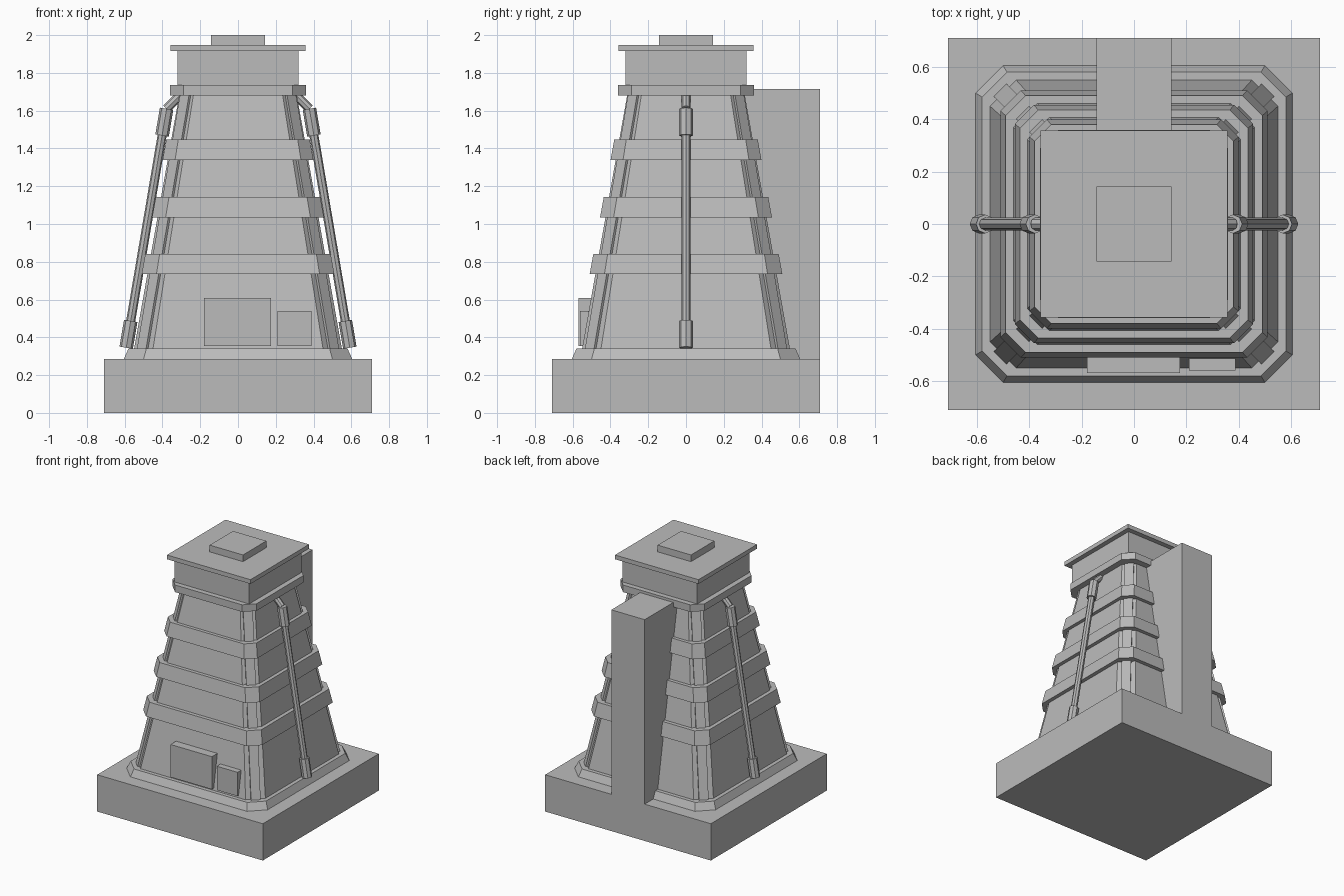
import bpy, bmesh
from mathutils import Vector

old = bpy.data.objects.get("Cube")
if old:
    bpy.data.objects.remove(old)

grey = bpy.data.materials.new("stone_grey")
grey.use_nodes = True
colour = (0.5, 0.5, 0.5, 1)
grey.diffuse_color = colour
grey.node_tree.nodes["Principled BSDF"].inputs["Base Color"].default_value = colour


def finish(name, bm):
    bmesh.ops.recalc_face_normals(bm, faces=bm.faces)
    mesh = bpy.data.meshes.new(name)
    bm.to_mesh(mesh)
    bm.free()
    mesh.materials.append(grey)
    obj = bpy.data.objects.new(name, mesh)
    bpy.context.collection.objects.link(obj)
    return obj


def loft(name, lower, upper):
    """Closed solid between two matching loops of points."""
    bm = bmesh.new()
    a = [bm.verts.new(p) for p in lower]
    b = [bm.verts.new(p) for p in upper]
    bm.faces.new(a)
    bm.faces.new(b)
    n = len(a)
    for i in range(n):
        j = (i + 1) % n
        bm.faces.new((a[i], a[j], b[j], b[i]))
    return finish(name, bm)


def box(name, x0, x1, y0, y1, z0, z1):
    loop = [(x0, y0), (x1, y0), (x1, y1), (x0, y1)]
    return loft(name, [(x, y, z0) for x, y in loop], [(x, y, z1) for x, y in loop])


def chamfered(half, edge, z):
    """Square loop with cut corners; edge is where each cut begins."""
    h, e = half, edge
    return [(x, y, z) for x, y in ((h, -e), (h, e), (e, h), (-e, h),
                                   (-h, e), (-h, -e), (-e, -h), (e, -h))]


def rod(name, start, end, radius):
    """Eight-sided straight rod between two points."""
    a, b = Vector(start), Vector(end)
    turn = (b - a).to_track_quat('Z', 'Y')
    bm = bmesh.new()
    bmesh.ops.create_cone(bm, cap_ends=True, segments=8, radius1=radius,
                          radius2=radius, depth=(b - a).length)
    bmesh.ops.rotate(bm, verts=bm.verts, matrix=turn.to_matrix())
    bmesh.ops.translate(bm, verts=bm.verts, vec=(a + b) / 2)
    return finish(name, bm)


# Base, plinth and tapered body
box("base", -0.71, 0.71, -0.71, 0.71, 0, 0.285)
loft("plinth", chamfered(0.605, 0.5, 0.285), chamfered(0.58, 0.485, 0.34))
loft("body", chamfered(0.55, 0.45, 0.34), chamfered(0.31, 0.235, 1.69))

# Bands around the body, following its slope
for i, z in enumerate((0.735, 1.035, 1.34)):
    loops = []
    for level in (z, z + 0.107):
        rise = level - 0.735
        loops.append(chamfered(0.51 - 0.183 * rise, 0.432 - 0.163 * rise, level))
    loft(f"band_{i + 1}", *loops)

# Corner posts: square bars turned to the diagonals
for side, sx in (("left", 1), ("right", -1)):
    for end, sy in (("front", -1), ("back", 1)):
        def section(c, z):
            w, d = 0.024, 0.06
            pts = ((c + w, c - w), (c - w, c + w),
                   (c - w - d, c + w - d), (c + w - d, c - w - d))
            return [(sx * x, sy * y, z) for x, y in pts]
        loft(f"{end}_{side}_post", section(0.511, 0.34), section(0.282, 1.69))

# Side pipes with thick sleeves and a bent top
for side, s in (("left", 1), ("right", -1)):
    foot, knee = Vector((s * 0.592, 0, 0.345)), Vector((s * 0.378, 0, 1.61))
    rod(f"{side}_pipe", foot, knee, 0.024)
    rod(f"{side}_lower_sleeve", foot, foot.lerp(knee, 0.112), 0.036)
    rod(f"{side}_upper_sleeve", foot.lerp(knee, 0.888), knee, 0.036)
    rod(f"{side}_pipe_elbow", knee, (s * 0.30, 0, 1.69), 0.024)

# Head
loft("collar", chamfered(0.36, 0.288, 1.68), chamfered(0.36, 0.288, 1.735))
box("head", -0.32, 0.32, -0.32, 0.32, 1.735, 1.915)
box("roof", -0.358, 0.358, -0.358, 0.358, 1.915, 1.948)
box("roof_cap", -0.143, 0.143, -0.143, 0.143, 1.948, 2.0)

# Rear shaft and front boxes
box("rear_shaft", -0.143, 0.143, 0.25, 0.71, 0.285, 1.715)
box("front_large_box", -0.18, 0.175, -0.57, -0.46, 0.355, 0.608)
box("front_small_box", 0.21, 0.388, -0.56, -0.46, 0.355, 0.54)
